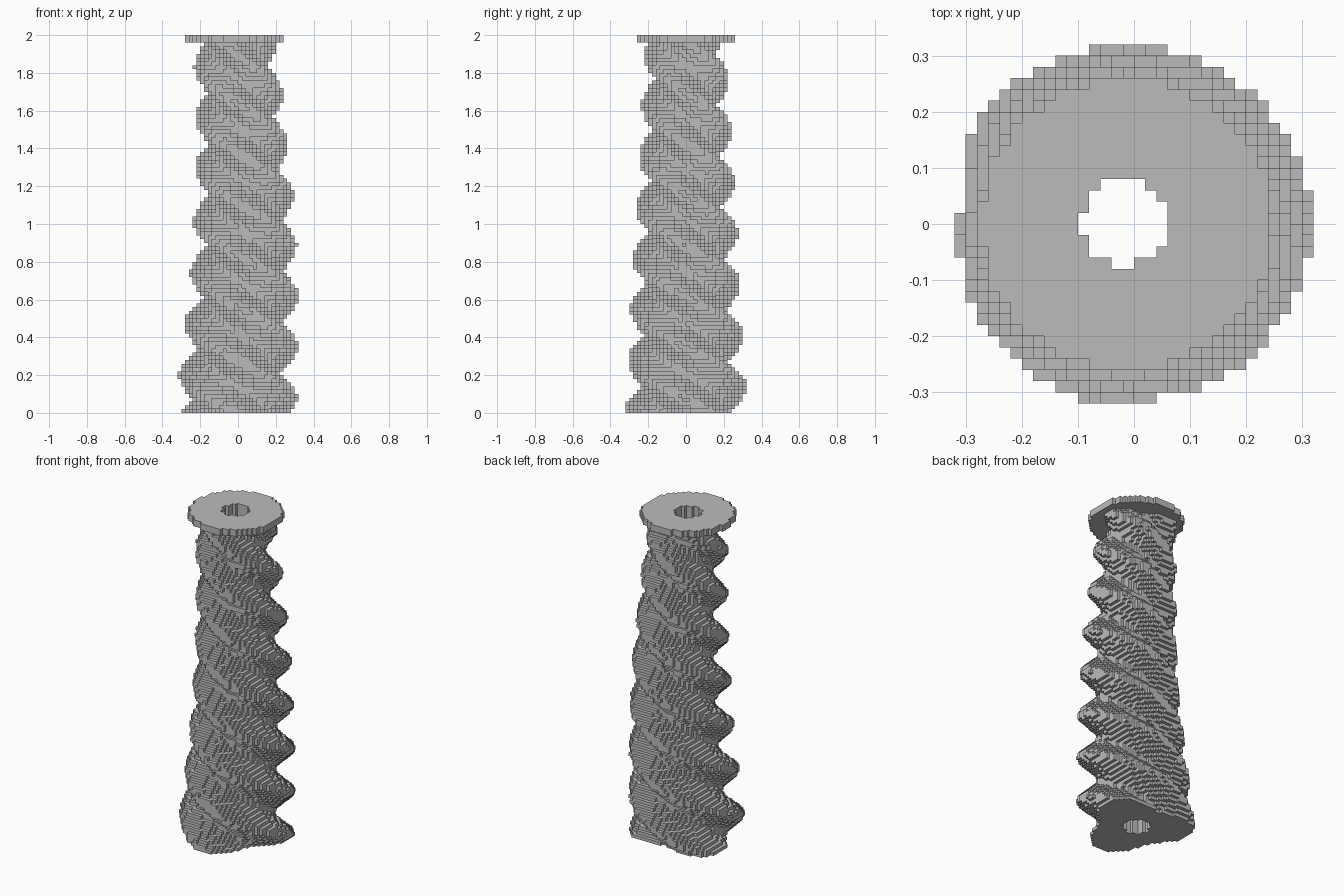
import bpy, bmesh, math
from mathutils import Vector

cube = bpy.data.objects.get("Cube")
if cube:
    bpy.data.objects.remove(cube, do_unlink=True)

CELL = 0.02      # edge of one block
HALF = 16        # blocks from the axis to the edge of the grid
LAYERS = 100
CAP = 2          # layers in the top cap
LOBES = 3
PITCH = 0.271    # height between neighbouring ridges

grey = bpy.data.materials.new("stone grey")
grey.use_nodes = True
colour = (0.5, 0.5, 0.5, 1)
grey.diffuse_color = colour
grey.node_tree.nodes["Principled BSDF"].inputs["Base Color"].default_value = colour


def in_bore(x, y):
    return math.hypot(x + 0.016, y - 0.004) < 0.077


def in_cap(x, y, z):
    return math.hypot(x + 0.014, y) < 0.2605 and not in_bore(x, y)


def in_column(x, y, z):
    """Tapered, gently swaying column with three twisted lobes."""
    dx = x - 0.035 * math.sin(math.pi * (z - 0.2) / 1.54)
    peak = 0.325 - 0.055 * z
    phase = LOBES * math.atan2(y, dx) + math.tau * (z - 0.073) / PITCH
    radius = peak * (0.82 + 0.18 * math.cos(phase))
    return math.hypot(dx, y) <= radius and not in_bore(x, y)


def build_blocks(name, inside, first, last):
    """Fill the layers with blocks and keep only the exposed faces."""
    cells = {(i, j, k)
             for k in range(first, last)
             for i in range(-HALF, HALF)
             for j in range(-HALF, HALF)
             if inside((i + 0.5) * CELL, (j + 0.5) * CELL, (k + 0.5) * CELL)}
    bm = bmesh.new()
    corners = {}

    def corner(p):
        key = tuple(round(c) for c in p)
        if key not in corners:
            corners[key] = bm.verts.new(Vector(key) * CELL)
        return corners[key]

    for cell in sorted(cells):
        for axis in range(3):
            for side in (0, 1):
                neighbour = list(cell)
                neighbour[axis] += 2 * side - 1
                if tuple(neighbour) in cells:
                    continue
                u, v, origin = Vector(), Vector(), Vector(cell)
                u[(axis + 1) % 3] = 1
                v[(axis + 2) % 3] = 1
                origin[axis] += side
                loop = [origin, origin + u, origin + u + v, origin + v]
                if not side:
                    loop.reverse()
                bm.faces.new([corner(p) for p in loop])

    mesh = bpy.data.meshes.new(name)
    bm.to_mesh(mesh)
    bm.free()
    mesh.materials.append(grey)
    obj = bpy.data.objects.new(name, mesh)
    bpy.context.collection.objects.link(obj)
    return obj


# Twisted body and the flat round cap above it
build_blocks("twisted_column", in_column, 0, LAYERS - CAP)
build_blocks("top_cap", in_cap, LAYERS - CAP, LAYERS)
